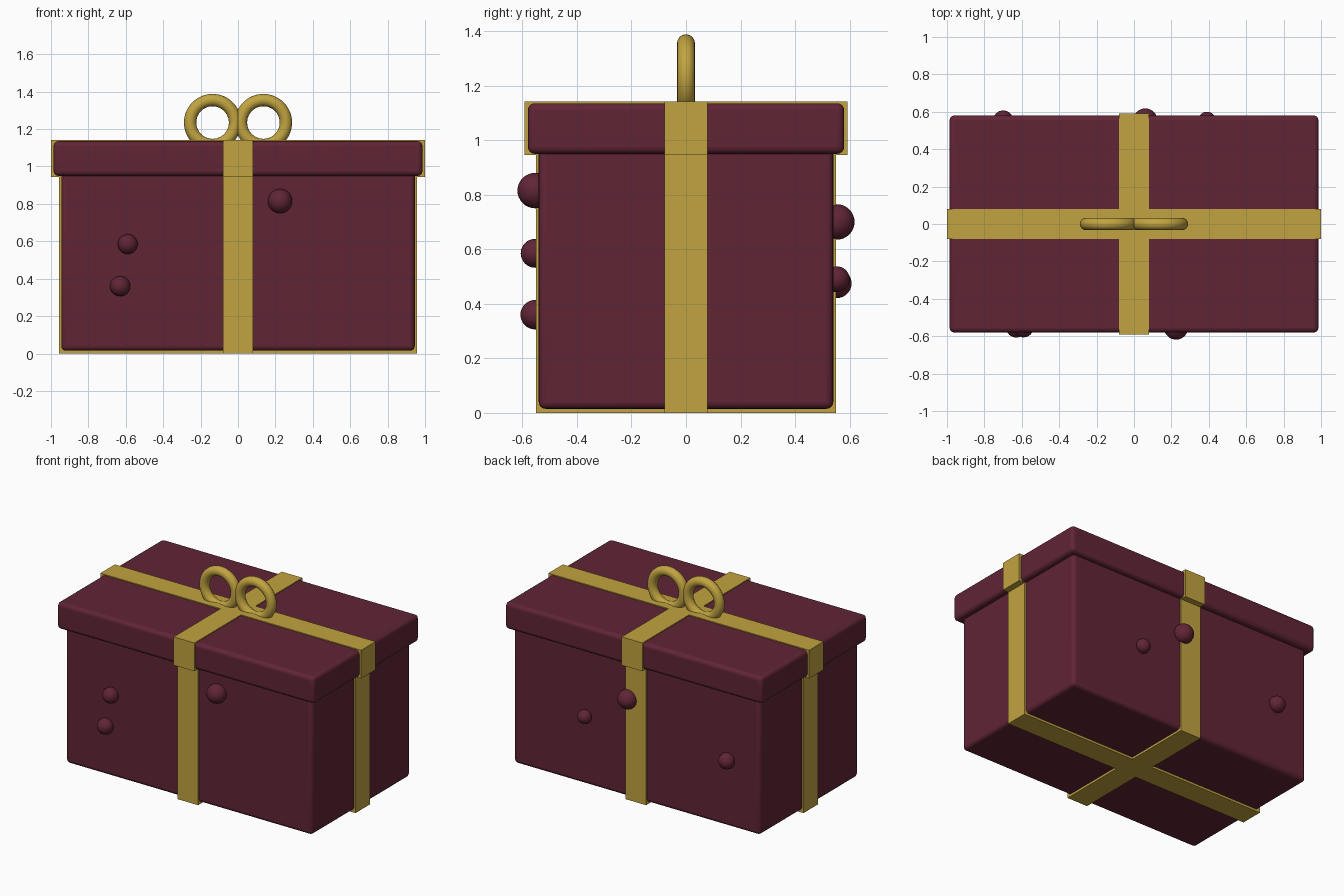
import bpy
import math

if "Cube" in bpy.data.objects:
    bpy.data.objects.remove(bpy.data.objects["Cube"], do_unlink=True)


def make_material(name, rgb):
    mat = bpy.data.materials.new(name)
    mat.use_nodes = True
    color = (*rgb, 1.0)
    mat.diffuse_color = color
    mat.node_tree.nodes["Principled BSDF"].inputs["Base Color"].default_value = color
    return mat


burgundy = make_material("burgundy paper", (0.118, 0.018, 0.036))
gold = make_material("gold ribbon", (0.54, 0.37, 0.052))


def finish(name, mat, smooth=False):
    obj = bpy.context.object
    obj.name = name
    obj.data.materials.append(mat)
    if smooth:
        bpy.ops.object.shade_smooth()
    return obj


def box(name, half_x, half_y, bottom, top, mat, bevel=0):
    bpy.ops.mesh.primitive_cube_add(size=2, location=(0, 0, (bottom + top) / 2))
    obj = bpy.context.object
    obj.scale = (half_x, half_y, (top - bottom) / 2)
    bpy.ops.object.transform_apply(location=False, rotation=False, scale=True)
    finish(name, mat)
    if bevel:
        mod = obj.modifiers.new("rounded edges", "BEVEL")
        mod.width = bevel
        mod.segments = 4
        bpy.ops.object.shade_smooth_by_angle(angle=math.radians(40))
    return obj


# Box body and lid
box("box_body", 0.945, 0.54, 0.015, 1.0, burgundy, 0.025)
box("box_lid", 0.986, 0.58, 0.95, 1.135, burgundy, 0.025)

# Ribbon bands, crossing over the body and the lid
HALF_BAND = 0.079
for part, x, y, bottom, top in (("body", 0.957, 0.55, 0, 0.947),
                                ("lid", 1.0, 0.592, 0.945, 1.141)):
    box(part + "_ribbon_lengthwise", x, HALF_BAND, bottom, top, gold)
    box(part + "_ribbon_crosswise", HALF_BAND, y, bottom, top, gold)

# Bow loops
for side, sign in (("left", 1), ("right", -1)):
    bpy.ops.mesh.primitive_torus_add(
        major_radius=0.12, minor_radius=0.033, major_segments=48, minor_segments=16,
        location=(sign * 0.136, 0, 1.235), rotation=(math.pi / 2, 0, 0))
    finish(side + "_bow_loop", gold, True)

# Round studs on the front and back: x, z, radius
STUDS = {
    "front": (-0.553, [(-0.59, 0.585, 0.053), (-0.63, 0.36, 0.054), (0.225, 0.815, 0.065)]),
    "back": (0.553, [(0.06, 0.70, 0.065), (0.39, 0.49, 0.047), (-0.70, 0.475, 0.054)]),
}
for side, (y, studs) in STUDS.items():
    for i, (x, z, radius) in enumerate(studs, 1):
        bpy.ops.mesh.primitive_uv_sphere_add(
            segments=32, ring_count=16, radius=radius, location=(x, y, z))
        finish(f"{side}_stud_{i}", burgundy, True)
